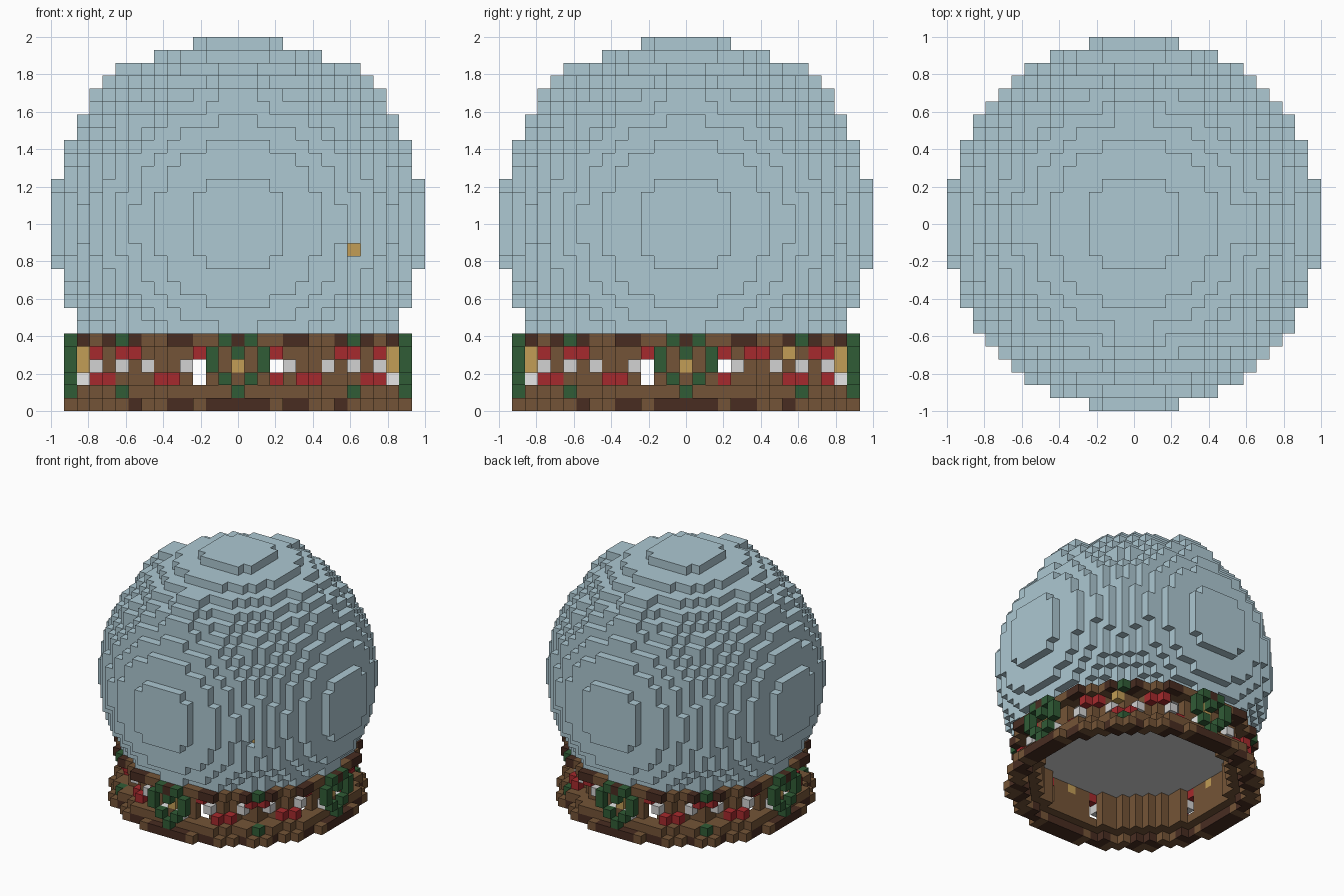
import bpy
import bmesh

cube = bpy.data.objects.get("Cube")
if cube:
    bpy.data.objects.remove(cube, do_unlink=True)

CELL = 2 / 29      # edge of one block
MID = 14           # layer at the middle of the globe


def make_material(name, hex_rgb):
    parts = [int(hex_rgb[i:i + 2], 16) / 255 for i in range(0, 6, 2)]
    linear = [c / 12.92 if c < 0.04 else ((c + 0.055) / 1.055) ** 2.4 for c in parts]
    mat = bpy.data.materials.new(name)
    mat.use_nodes = True
    mat.diffuse_color = (*linear, 1)
    mat.node_tree.nodes["Principled BSDF"].inputs["Base Color"].default_value = (*linear, 1)
    return mat


MATERIALS = {name: make_material(name, rgb) for name, rgb in {
    "pale_blue_glass": "adc8d2",
    "brown_wood": "745437",
    "dark_wood": "482c21",
    "leaf_green": "305c36",
    "berry_red": "a62a2d",
    "silver_grey": "d2d2d2",
    "gold": "c29d56",
    "white": "ffffff",
}.items()}

cells = {}         # block position -> (part, colour)
SPAN = range(-MID, MID + 1)


# Globe: blocks inside a sphere, with slightly fuller shoulders near the crown
def in_globe(x, y, h):
    if x * x + y * y + h * h <= 14.5 ** 2:
        return True
    major, minor = max(abs(x), abs(y)), min(abs(x), abs(y))
    return h in (10, 11, 12) and major <= 21 - h and minor <= 1


for x in SPAN:
    for y in SPAN:
        for h in range(-8, MID + 1):
            if in_globe(x, y, h):
                cells[x, y, h + MID] = ("globe", "pale_blue_glass")

# A small gap in the glass shows a gold block inside
for y in (-11, -10):
    del cells[9, y, MID - 2]
cells[9, -9, MID - 2] = ("inner_gold_block", "gold")

# Base: hollow drum with a foot ring, two wide rims and a narrow band
# Squared inner and outer radius of each layer, from the floor up
RINGS = [(140, 182), (110, 169), (110, 129), (110, 129), (110, 129), (110, 169)]
DARK_BOTTOM = (0, 1, 2, 4, 5, 8)
DARK_TOP = (0, 4, 5, 8)


def base_block(x, y, row):
    minor = min(abs(x), abs(y))
    outer_skin = x * x + y * y > 143
    if row == 0:
        dark = outer_skin and minor in DARK_BOTTOM
        return "base_foot", "dark_wood" if dark else "brown_wood"
    if row in (1, 5):
        if abs(x) == abs(y) == 9:
            return "corner_leaves", "leaf_green"
        dark = row == 5 and outer_skin and minor in DARK_TOP
        return "base_rims", "dark_wood" if dark else "brown_wood"
    return "base_band", "brown_wood"


for row, (inner, outer) in enumerate(RINGS):
    for x in SPAN:
        for y in SPAN:
            r2 = x * x + y * y
            if inner < r2 <= outer:
                cells[x, y, row] = base_block(x, y, row)
            elif row == 5 and r2 <= inner:
                cells[x, y, row] = ("snow_floor", "silver_grey")

# Garland: raised berries and beads zigzag round the band,
# the other way up in the back left quarter
GARLAND = [(11, 3, 4), (9, 8, 4), (11, 4, 3), (9, 7, 3), (11, 5, 2), (10, 6, 2)]

for major, minor, row in GARLAND:
    for a, b in ((major, minor), (minor, major)):
        for sx in (-1, 1):
            for sy in (-1, 1):
                level = 6 - row if sx > 0 and sy > 0 else row
                if row == 3:
                    block = ("garland_beads", "silver_grey")
                else:
                    block = ("garland_berries", "berry_red")
                cells[a * sx, b * sy, level] = block
cells[9, 8, 4] = ("garland_bell", "gold")

# Wreaths: a leaf ring with gold bells and white bows on each of four sides
WREATH = [(1, 5), (2, 4), (0, 4), (2, 3), (1, 2), (0, 1)]


def on_four_sides(depth, side, row, part, colour):
    for s in {side, -side}:
        for x, y in ((s, -depth), (s, depth), (depth, s), (-depth, s)):
            cells[x, y, row] = (part, colour)


for side, row in WREATH:
    on_four_sides(13, side, row, "wreaths", "leaf_green")
for depth, row in ((12, 3), (12, 4), (11, 4)):
    on_four_sides(depth, 0, row, "wreath_bells", "gold")
on_four_sides(12, 0, 2, "base_band", "brown_wood")
on_four_sides(12, 1, 2, "wreath_bows", "white")

# Each block side as (axis, direction)
SIDES = [(axis, sign) for axis in range(3) for sign in (-1, 1)]


def build_part(part):
    bm = bmesh.new()
    colours = []
    verts = {}

    def vert(corner):
        if corner not in verts:
            i, j, k = corner
            verts[corner] = bm.verts.new(((i - 0.5) * CELL, (j - 0.5) * CELL, k * CELL))
        return verts[corner]

    for pos, (owner, colour) in cells.items():
        if owner != part:
            continue
        if colour not in colours:
            colours.append(colour)
        for axis, sign in SIDES:
            beside = list(pos)
            beside[axis] += sign
            if tuple(beside) in cells:
                continue
            u, v = (axis + 1) % 3, (axis + 2) % 3
            ring = []
            for du, dv in ((0, 0), (1, 0), (1, 1), (0, 1)):
                corner = list(pos)
                corner[axis] += sign > 0
                corner[u] += du
                corner[v] += dv
                ring.append(vert(tuple(corner)))
            face = bm.faces.new(ring if sign > 0 else ring[::-1])
            face.material_index = colours.index(colour)
    mesh = bpy.data.meshes.new(part)
    bm.to_mesh(mesh)
    bm.free()
    for colour in colours:
        mesh.materials.append(MATERIALS[colour])
    bpy.context.collection.objects.link(bpy.data.objects.new(part, mesh))


for part in sorted({owner for owner, _ in cells.values()}):
    build_part(part)
